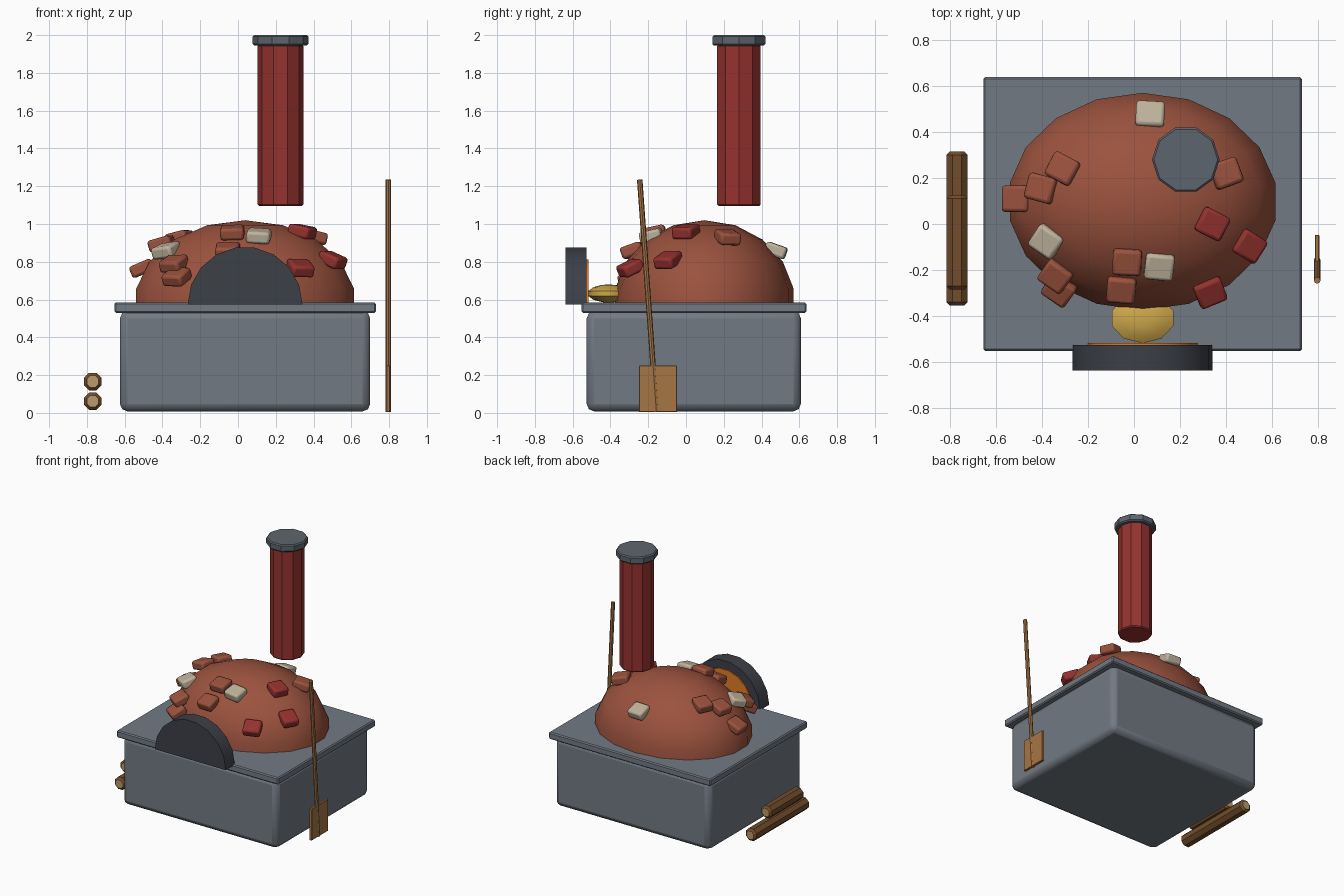
import bpy, bmesh
from math import sin, cos, radians, atan2, pi
from mathutils import Vector, Matrix, Quaternion

if "Cube" in bpy.data.objects:
    bpy.data.objects.remove(bpy.data.objects["Cube"])

COLORS = {
    "stone": (.17, .195, .23), "dark_iron": (.045, .05, .062), "cap_grey": (.11, .13, .155),
    "clay": (.33, .085, .048), "red": (.30, .032, .028), "cream": (.52, .45, .33),
    "ember": (.75, .20, .02), "gold": (.62, .39, .07), "wood": (.38, .18, .06),
    "bark": (.17, .075, .025), "log_end": (.5, .32, .15),
}
MATS = {}
for n, c in COLORS.items():
    MATS[n] = bpy.data.materials.new(n)
    MATS[n].diffuse_color = (*c, 1)


def finish(name, bm, mats, bevel=0, segments=1, smooth=None):
    bmesh.ops.recalc_face_normals(bm, faces=bm.faces)
    me = bpy.data.meshes.new(name)
    bm.to_mesh(me)
    bm.free()
    ob = bpy.data.objects.new(name, me)
    bpy.context.collection.objects.link(ob)
    for m in mats.split():
        me.materials.append(MATS[m])
    if bevel:
        b = ob.modifiers.new("bevel", "BEVEL")
        b.width, b.segments = bevel, segments
        b.limit_method, b.angle_limit = "ANGLE", radians(50)
    if smooth:
        bpy.ops.object.select_all(action="DESELECT")
        ob.select_set(True)
        bpy.context.view_layer.objects.active = ob
        bpy.ops.object.shade_smooth_by_angle(angle=radians(smooth))
    return ob


def box(name, lo, hi, mat, bevel=0, segments=1):
    lo, hi = Vector(lo), Vector(hi)
    bm = bmesh.new()
    bmesh.ops.create_cube(bm, size=1, matrix=Matrix.Translation((lo + hi) / 2)
                          @ Matrix.Diagonal((*(hi - lo), 1)))
    return finish(name, bm, mat, bevel, segments, 35 if segments > 1 else None)


def prism(name, p0, p1, r, sides, mats, bevel=0, phase=0):
    """Cylinder between two points; a second material goes on the ends."""
    p0, p1 = Vector(p0), Vector(p1)
    d = p1 - p0
    bm = bmesh.new()
    bmesh.ops.create_cone(bm, cap_ends=True, segments=sides, radius1=r, radius2=r, depth=d.length,
                          matrix=Matrix.Translation((p0 + p1) / 2)
                          @ d.to_track_quat("Z", "Y").to_matrix().to_4x4()
                          @ Matrix.Rotation(phase, 4, "Z"))
    if " " in mats:
        for f in bm.faces:
            f.material_index = int(len(f.verts) > 4)
    return finish(name, bm, mats, bevel)


def half_disc(name, cx, z, r, y0, y1, mat, smooth=30):
    bm = bmesh.new()
    pts = [(cx + r * cos(radians(a)), y0, z + r * sin(radians(a))) for a in range(0, 181, 20)]
    f = bm.faces.new([bm.verts.new(p) for p in pts])
    g = bmesh.ops.extrude_face_region(bm, geom=[f])["geom"]
    bmesh.ops.translate(bm, vec=(0, y1 - y0, 0), verts=[v for v in g if isinstance(v, bmesh.types.BMVert)])
    return finish(name, bm, mat, smooth=smooth)


def ellipsoid(name, center, radii, sides, lats, mat):
    """Stacked rings at given latitudes, closed by poles or caps."""
    bm = bmesh.new()
    c = Vector(center)
    rings = []
    for lat in lats:
        t = radians(lat)
        rings.append([bm.verts.new(c + Vector((radii[0] * cos(t) * cos(a), radii[1] * cos(t) * sin(a),
                                               radii[2] * sin(t))))
                      for a in (pi / 2 + 2 * pi * i / sides for i in range(sides))])
    for lo, hi in zip(rings, rings[1:]):
        for i in range(sides):
            j = (i + 1) % sides
            bm.faces.new((lo[i], lo[j], hi[j], hi[i]))
    top = bm.verts.new(c + Vector((0, 0, radii[2])))
    for i in range(sides):
        bm.faces.new((rings[-1][i], rings[-1][(i + 1) % sides], top))
    bm.faces.new(rings[0])
    return finish(name, bm, mat, smooth=50)


# Stone plinth and hearth slab
box("plinth", (-.625, -.526, .008), (.70, .608, .54), "stone", .04, 2)
box("hearth_slab", (-.655, -.552, .53), (.73, .638, .584), "stone", .008)

# Clay dome
DOME, RAD = Vector((.0375, .0975, .58)), (.595, .48, .44)
ellipsoid("dome", DOME, RAD, 18, (-10, 10, 30, 50, 70), "clay")

# Chimney pipe and cap
prism("chimney", (.225, .28, 1.095), (.225, .28, 1.95), .121, 10, "red", .008, pi / 10 * 5)
prism("chimney_cap", (.225, .28, 1.945), (.225, .28, 2.0), .147, 10, "cap_grey", .008, pi / 10 * 5)

# Door, glowing opening and loaf
half_disc("door", .0375, .575, .304, -.637, -.526, "dark_iron")
half_disc("ember_glow", .0375, .575, .24, -.527, -.517, "ember")
ellipsoid("loaf", (.0375, -.41, .632), (.145, .112, .048), 10, (-75, -45, -15, 15, 45, 70), "gold")

# Loose bricks set in the dome: x, y, z, yaw in degrees
BRICKS = {
    "cream": [(.07, .475, .86, -3), (-.38, -.075, .86, -34), (.11, -.185, .937, -6)],
    "red": [(.34, 0, .96, -27), (.50, -.095, .81, -32), (.33, -.295, .767, 22)],
    "clay": [(.40, .22, .93, 20), (-.31, .24, .925, -28), (-.405, .155, .895, -15),
             (-.51, .11, .765, 0), (-.03, -.165, .955, -3), (-.055, -.285, .86, -5),
             (-.34, -.225, .79, -35), (-.325, -.285, .72, -35)],
}
for mat, items in BRICKS.items():
    for k, (x, y, z, yaw) in enumerate(items):
        p = Vector((x, y, z)) - DOME
        normal = Vector([p[i] / RAD[i] ** 2 for i in range(3)]).normalized()
        tilt = Quaternion().slerp(Vector((0, 0, 1)).rotation_difference(normal), .4)
        bm = bmesh.new()
        bmesh.ops.create_cube(bm, size=1, matrix=Matrix.Translation((x, y, z))
                              @ tilt.to_matrix().to_4x4()
                              @ Matrix.Rotation(radians(yaw), 4, "Z")
                              @ Matrix.Diagonal((.125, .115, .065, 1)))
        finish(f"{mat}_brick_{k + 1}", bm, mat, .015, 2, 35)

# Firewood
prism("lower_log", (-.769, -.355, .062), (-.769, .315, .062), .05, 8, "bark log_end", .015, pi / 8)
prism("upper_log", (-.769, -.285, .166), (-.769, .125, .166), .05, 8, "bark log_end", .015, pi / 8)

# Baker's peel leaning beside the oven
prism("peel_handle", (.796, -.157, .005), (.796, -.245, 1.235), .0145, 8, "wood")
box("peel_blade", (.786, -.25, .005), (.806, -.047, .25), "wood", .003)

for m in bpy.data.materials:
    if m.users and not m.is_grease_pencil:
        m.use_nodes = True
        m.node_tree.nodes["Principled BSDF"].inputs["Base Color"].default_value = m.diffuse_color
